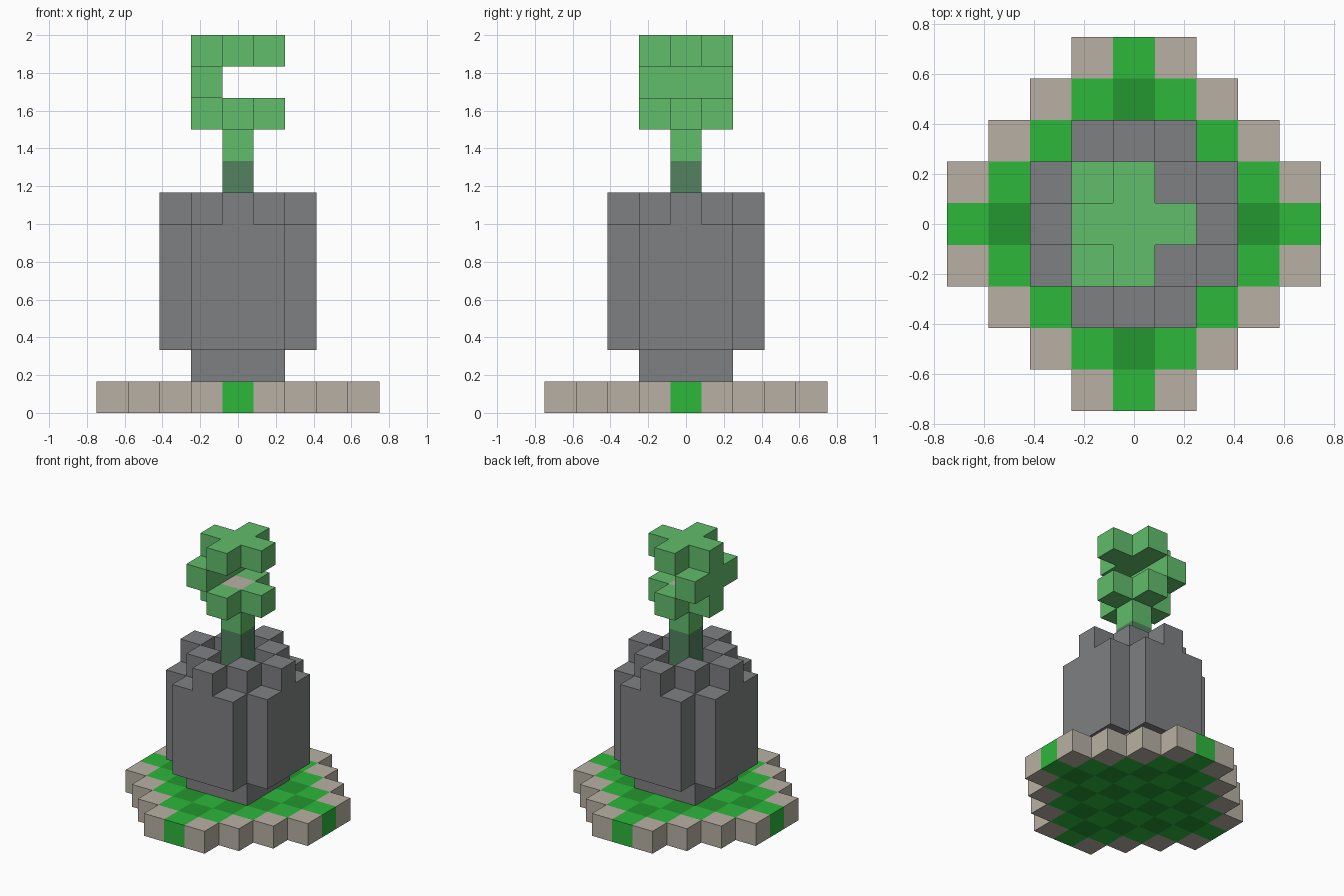
import bpy, bmesh
from mathutils import Vector

if "Cube" in bpy.data.objects:
    bpy.data.objects.remove(bpy.data.objects["Cube"])

U = 1 / 6  # edge length of one block


def linear(c):
    c /= 255
    return c / 12.92 if c <= 0.04045 else ((c + 0.055) / 1.055) ** 2.4


def material(name, r, g, b):
    m = bpy.data.materials.new(name)
    m.diffuse_color = (linear(r), linear(g), linear(b), 1)
    m.use_nodes = True
    m.node_tree.nodes["Principled BSDF"].inputs["Base Color"].default_value = m.diffuse_color
    return m


beige = material("beige_stone", 184, 176, 163)
grass = material("bright_green", 45, 183, 59)
dark_grass = material("dark_green", 35, 150, 47)
grey = material("pot_grey", 127, 128, 130)
stem_dark = material("stem_dark_green", 82, 130, 94)
leaf = material("leaf_green", 97, 189, 107)


def layer(z, rule, r=4):
    """Blocks of one layer whose (x, y) cell satisfies the rule."""
    return [(i, j, z) for i in range(-r, r + 1) for j in range(-r, r + 1) if rule(i, j)]


def plus(i, j):
    return abs(i) + abs(j) <= 1


def square(i, j):
    return max(abs(i), abs(j)) <= 1


def base_colour(cell, n):
    d = abs(cell[0]) + abs(cell[1])
    return 0 if d == 5 else 1 + d % 2


def leaf_colour(cell, n):
    # open middle of the lower leaf tier shows a beige top
    return 1 if cell == (0, 0, 9) and n[2] > 0 else 0


def first(cell, n):
    return 0


# part name: (blocks, materials, colour rule)
parts = {
    "base": (layer(0, lambda i, j: abs(i) + abs(j) <= 5), [beige, grass, dark_grass], base_colour),
    "pot_foot": (layer(1, square), [grey], first),
    "pot_body": ([c for z in range(2, 6)
                  for c in layer(z, lambda i, j: abs(i) + abs(j) <= 3, 2)], [grey], first),
    "pot_rim": (layer(6, lambda i, j: abs(i) + abs(j) == 2, 2), [grey], first),
    "lower_stem": ([(0, 0, 6), (0, 0, 7)], [stem_dark], first),
    "upper_stem": ([(0, 0, 8)], [leaf], first),
    "lower_leaves": (layer(9, plus), [leaf, beige], leaf_colour),
    "middle_leaves": (layer(10, lambda i, j: i == -1 and abs(j) <= 1), [leaf], first),
    "top_leaves": (layer(11, plus), [leaf], first),
}
occupied = {c for cells, _, _ in parts.values() for c in cells}

# build each part from the exposed block faces only
for name, (cells, mats, rule) in parts.items():
    bm = bmesh.new()
    for cell in cells:
        for axis in range(3):
            for sign in (-1, 1):
                n = Vector((0, 0, 0))
                n[axis] = sign
                if tuple(int(a + b) for a, b in zip(cell, n)) in occupied:
                    continue
                centre = Vector(cell) + Vector((0, 0, 0.5)) + n * 0.5
                a = Vector((0, 0, 0))
                a[(axis + 1) % 3] = 0.5
                b = n.cross(a)
                quad = [a + b, b - a, -a - b, a - b]
                f = bm.faces.new([bm.verts.new((centre + q) * U) for q in quad])
                f.material_index = rule(cell, n)
    bmesh.ops.remove_doubles(bm, verts=bm.verts, dist=1e-4)
    mesh = bpy.data.meshes.new(name)
    bm.to_mesh(mesh)
    bm.free()
    for m in mats:
        mesh.materials.append(m)
    bpy.context.collection.objects.link(bpy.data.objects.new(name, mesh))
